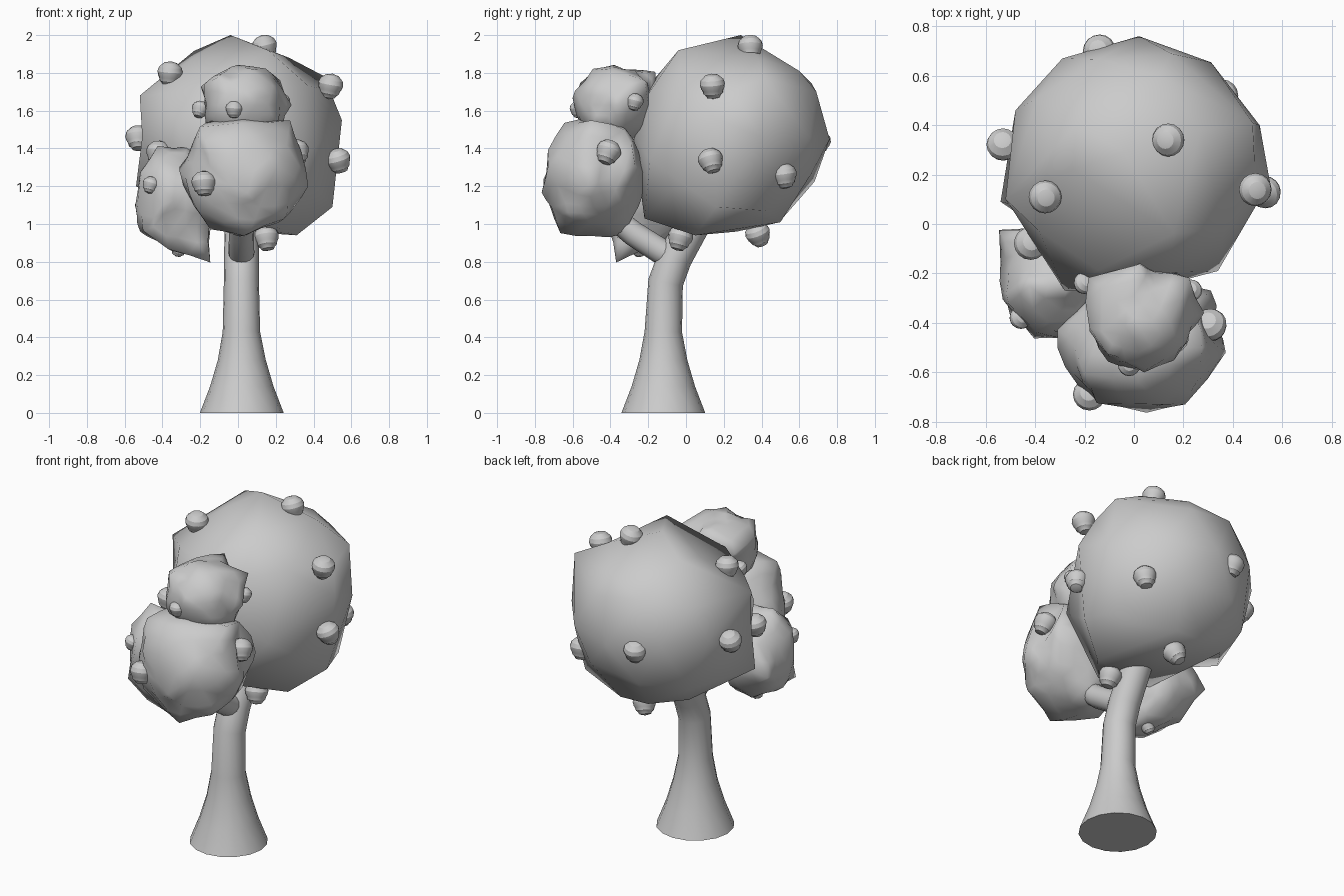
import bpy, bmesh, math, random
from mathutils import Vector, Euler

random.seed(4)
if "Cube" in bpy.data.objects:
    bpy.data.objects.remove(bpy.data.objects["Cube"], do_unlink=True)

grey = bpy.data.materials.new("plain grey")
grey.use_nodes = True
COLOUR = (0.6, 0.6, 0.6, 1)
grey.diffuse_color = COLOUR
grey.node_tree.nodes["Principled BSDF"].inputs["Base Color"].default_value = COLOUR


def add_mesh(name, mesh, angle=180):
    mesh.materials.clear()
    mesh.materials.append(grey)
    ob = bpy.data.objects.new(name, mesh)
    bpy.context.collection.objects.link(ob)
    bpy.ops.object.select_all(action="DESELECT")
    ob.select_set(True)
    bpy.context.view_layer.objects.active = ob
    bpy.ops.object.shade_smooth_by_angle(angle=math.radians(angle))
    return ob


def limb(name, points):
    """Tapered round tube through (x, y, z, radius) points."""
    curve = bpy.data.curves.new(name, "CURVE")
    curve.dimensions = "3D"
    curve.bevel_depth = 1
    curve.bevel_resolution = 6
    curve.use_fill_caps = True
    spline = curve.splines.new("POLY")
    spline.points.add(len(points) - 1)
    for p, (x, y, z, r) in zip(spline.points, points):
        p.co = (x, y, z, 1)
        p.radius = r
    tmp = bpy.data.objects.new(name + "_path", curve)
    bpy.context.collection.objects.link(tmp)
    deps = bpy.context.evaluated_depsgraph_get()
    mesh = bpy.data.meshes.new_from_object(tmp.evaluated_get(deps))
    bpy.data.objects.remove(tmp, do_unlink=True)
    add_mesh(name, mesh, 50)


def leaf_clump(name, centre, size, jitter, corners, lumps=0):
    """Coarse ball with vertices pulled to the corners, then made lumpy."""
    c, s = Vector(centre), Vector(size)
    bm = bmesh.new()
    bmesh.ops.create_icosphere(bm, subdivisions=2, radius=1)
    free = list(bm.verts)
    for corner in corners:
        d = Vector(corner) - c
        unit = Vector((d.x / s.x, d.y / s.y, d.z / s.z)).normalized()
        v = max(free, key=lambda w: w.co.normalized().dot(unit))
        free.remove(v)
        v.co = d
    for v in free:
        v.co = v.co * s * random.uniform(1 - jitter, 1 + jitter)
    if lumps:
        coarse = set(bm.verts)
        bmesh.ops.subdivide_edges(bm, edges=bm.edges[:], cuts=1, use_grid_fill=True)
        for v in bm.verts:
            if v not in coarse:
                v.co *= random.uniform(1, 1 + lumps)
    bmesh.ops.triangulate(bm, faces=bm.faces[:])
    bmesh.ops.translate(bm, vec=c, verts=bm.verts)
    bmesh.ops.recalc_face_normals(bm, faces=bm.faces)
    mesh = bpy.data.meshes.new(name)
    bm.to_mesh(mesh)
    bm.free()
    add_mesh(name, mesh)


def fruit(name, pos, scale):
    """Turned acorn shape with a low cap and a banded, tapering body."""
    profile = [(0, .062), (.035, .053), (.06, .03), (.067, .006), (.062, -.016),
               (.056, -.026), (.051, -.044), (.041, -.052), (.033, -.066), (0, -.074)]
    bm = bmesh.new()
    vs = [bm.verts.new((r * scale, 0, z * scale)) for r, z in profile]
    es = [bm.edges.new(pair) for pair in zip(vs, vs[1:])]
    bmesh.ops.spin(bm, geom=vs + es, axis=(0, 0, 1), cent=(0, 0, 0),
                   angle=math.tau, steps=16)
    bmesh.ops.remove_doubles(bm, verts=bm.verts, dist=.0005)
    bmesh.ops.recalc_face_normals(bm, faces=bm.faces)
    mesh = bpy.data.meshes.new(name)
    bm.to_mesh(mesh)
    bm.free()
    ob = add_mesh(name, mesh, 23)
    ob.location = pos
    ob.rotation_euler = Euler([random.uniform(-.4, .4) for _ in range(2)] + [0])


# Trunk and front branch
limb("trunk", [(.02, -.12, 0, .222), (.02, -.12, .14, .168), (.02, -.12, .28, .127),
               (.018, -.12, .43, .099), (.018, -.108, .69, .093),
               (.018, -.06, .82, .092), (.02, .05, 1.02, .09), (.02, .13, 1.17, .08)])
limb("branch", [(.018, -.05, .82, .07), (.018, -.14, .86, .068),
                (.018, -.28, .95, .066), (.018, -.44, 1.08, .06)])

# Leaf clumps
leaf_clump("main_crown", (.0, .24, 1.46), (.54, .52, .53), .02, [
    (-.52, .1, 1.68), (-.54, .09, 1.2), (-.04, .29, 2), (.48, .41, 1.77),
    (.55, .17, 1.55), (.5, .16, 1.09), (.31, .05, .94), (.1, .5, 1.01),
    (.02, .76, 1.45), (-.29, .67, 1.5), (.2, .66, 1.26), (.1, .6, 1.81),
    (-.48, .46, 1.5), (.16, -.04, 1.92), (-.28, -.27, 1.42), (.34, -.19, 1.34),
    (.08, -.22, 1.03), (-.2, -.1, 1.02), (0, -.28, 1.48), (.03, .27, .96),
    (-.25, .22, 1.87), (.27, .38, 1.88), (.4, .42, 1.07), (-.3, .4, 1.06)])
leaf_clump("front_clump", (.03, -.49, 1.25), (.31, .27, .3), .04, [
    (.37, -.52, 1.2), (.24, -.33, 1.5), (.31, -.27, 1.31), (-.3, -.43, 1.3),
    (-.21, -.62, 1.08), (.05, -.75, 1.17), (.2, -.72, 1.3), (-.14, -.71, 1.36),
    (0, -.5, .94), (.24, -.6, 1.03), (-.13, -.45, 1.54), (.26, -.5, 1.53),
    (.02, -.64, 1.53), (-.19, -.6, 1.5), (.06, -.66, .96), (.05, -.33, .96)], .07)
leaf_clump("side_clump", (-.33, -.24, 1.12), (.22, .22, .26), .08, [
    (-.54, -.03, 1.1), (-.53, -.16, 1.08), (-.5, -.32, 1.28), (-.42, -.25, 1.4),
    (-.27, -.25, 1.4), (-.4, -.45, 1.1), (-.28, -.45, 1.15), (-.16, -.36, .82),
    (-.48, -.2, .94), (-.33, -.25, .87), (-.2, -.15, .98)], .08)
leaf_clump("top_clump", (.03, -.38, 1.63), (.21, .2, .2), .08, [
    (.02, -.17, 1.8), (-.18, -.22, 1.7), (-.18, -.42, 1.74), (-.1, -.52, 1.77),
    (.05, -.58, 1.7), (.18, -.5, 1.73), (.27, -.36, 1.63), (.21, -.23, 1.75),
    (.0, -.38, 1.83), (.14, -.4, 1.81)], .08)

# Hanging fruits, larger on the crown and smaller on the little clumps
large = [(.14, .34, 1.94), (-.36, .11, 1.8), (.49, .14, 1.735), (-.53, .32, 1.46),
         (.53, .13, 1.34), (.31, -.41, 1.385), (-.18, -.69, 1.22), (-.42, -.08, 1.38),
         (.15, -.03, .93), (.355, .52, 1.26), (.02, .38, .95), (-.14, .7, 1.44)]
small = [(-.02, -.57, 1.61), (-.46, -.38, 1.21), (.23, -.27, 1.65), (-.2, -.24, 1.61),
         (-.31, -.25, .875)]
for size, spots in ((1, large), (.68, small)):
    for i, spot in enumerate(spots):
        fruit(f"{'large' if size == 1 else 'small'}_fruit_{i + 1}", spot, size)
